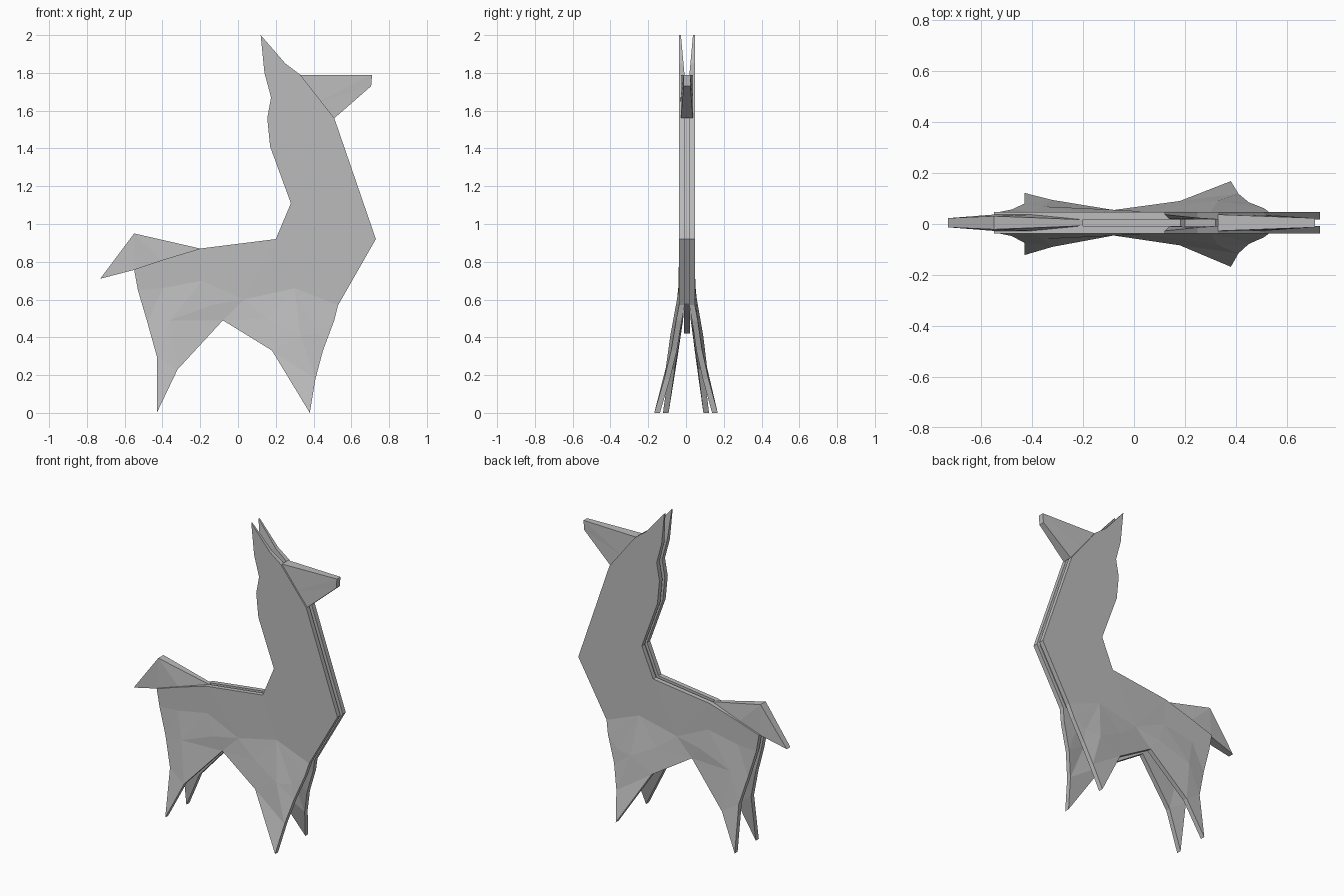
import bpy
from mathutils import Vector
from mathutils.geometry import delaunay_2d_cdt

if "Cube" in bpy.data.objects:
    bpy.data.objects.remove(bpy.data.objects["Cube"])

grey = bpy.data.materials.new("plain grey")
grey.diffuse_color = (0.5, 0.5, 0.5, 1)
grey.use_nodes = True
grey.node_tree.nodes["Principled BSDF"].inputs["Base Color"].default_value = grey.diffuse_color


def make_object(name, verts, faces):
    mesh = bpy.data.meshes.new(name)
    mesh.from_pydata(verts, [], faces)
    mesh.materials.append(grey)
    obj = bpy.data.objects.new(name, mesh)
    bpy.context.collection.objects.link(obj)
    bpy.context.view_layer.objects.active = obj
    bpy.ops.object.select_all(action='DESELECT')
    obj.select_set(True)
    bpy.ops.object.mode_set(mode='EDIT')
    bpy.ops.mesh.select_all(action='SELECT')
    bpy.ops.mesh.normals_make_consistent(inside=False)
    bpy.ops.object.mode_set(mode='OBJECT')
    return obj


def plate(name, outline, near, far, inner=()):
    """Plate in the xz plane; near/far give the y of each side at a point."""
    pts = list(outline) + list(inner)
    n = len(outline)
    flat = [Vector((p[0], p[1])) for p in pts]
    rim = [(i, (i + 1) % n) for i in range(n)]
    tris = delaunay_2d_cdt(flat, rim, [], 1, 1e-5)[2]
    m = len(pts)
    verts = [(p[0], near(p), p[1]) for p in pts] + [(p[0], far(p), p[1]) for p in pts]
    faces = [list(t) for t in tris] + [[i + m for i in reversed(t)] for t in tris]
    faces += [(a, b, b + m, a + m) for a, b in rim]
    return make_object(name, verts, faces)


# Side silhouette: x, z and how far the leg splays outwards
head_neck = [(0.12, 2.0, 0), (0.19, 1.92, 0), (0.25, 1.85, 0), (0.33, 1.79, 0),
             (0.51, 1.56, 0), (0.73, 0.92, 0), (0.53, 0.57, 0)]
front_leg = [(0.51, 0.49, 0.015), (0.45, 0.33, 0.04), (0.41, 0.18, 0.075),
             (0.38, 0.0, 0.126), (0.18, 0.33, 0.045)]
rear_leg = [(-0.08, 0.49, 0.008), (-0.32, 0.23, 0.05), (-0.43, 0.0, 0.08),
            (-0.43, 0.30, 0.035), (-0.48, 0.48, 0.01)]
back = [(-0.53, 0.65, 0), (-0.55, 0.76, 0), (-0.40, 0.81, 0), (-0.20, 0.87, 0),
        (0.20, 0.92, 0), (0.28, 1.11, 0), (0.17, 1.41, 0), (0.155, 1.56, 0),
        (0.175, 1.67, 0), (0.14, 1.80, 0)]
# Creases where the legs bend away from the flat body
creases = [(-0.36, 0.49, 0.022), (-0.19, 0.70, 0), (-0.14, 0.57, 0.012),
           (0.03, 0.60, 0.003), (0.16, 0.50, 0.022), (0.33, 0.41, 0.045),
           (0.43, 0.42, 0.03), (0.30, 0.66, 0), (0.45, 0.75, 0), (-0.40, 0.66, 0)]


def middle(p):
    return 0.005 * min(1, p[1] / 0.5)


def inner_gap(p):
    return 0.012 + 0.02 * max(0, min(1, (p[1] - 1.78) / 0.22))


# Left and right body panels, each with an ear and two legs
for name, side in (("right_panel", -1), ("left_panel", 1)):
    plate(name, head_neck + front_leg + rear_leg + back,
          lambda p: middle(p) + side * (0.042 + p[2]),
          lambda p: middle(p) + side * (inner_gap(p) + p[2]), creases)

# Thin core set back between the panels
core = [(0.32, 1.76), (0.49, 1.55), (0.705, 0.92), (0.51, 0.58), (0.20, 0.42),
        (-0.08, 0.52), (-0.44, 0.52), (-0.52, 0.74), (-0.20, 0.85), (0.21, 0.90),
        (0.30, 1.11), (0.19, 1.42), (0.18, 1.56), (0.20, 1.67)]
plate("inner_core", core, lambda p: -0.011, lambda p: 0.021)

# Muzzle and tail: wedges with their own half width at each point
muzzle = [(0.33, 1.79, 0.032), (0.71, 1.79, 0.018), (0.705, 1.73, 0.018),
          (0.51, 1.56, 0.032), (0.42, 1.64, 0.034)]
tail = [(-0.20, 0.87, 0.012), (-0.55, 0.95, 0.026), (-0.73, 0.71, 0.018),
        (-0.55, 0.757, 0.032), (-0.40, 0.805, 0.032)]
for name, shape in (("muzzle", muzzle), ("tail", tail)):
    plate(name, shape, lambda p: 0.005 - p[2], lambda p: 0.005 + p[2])
